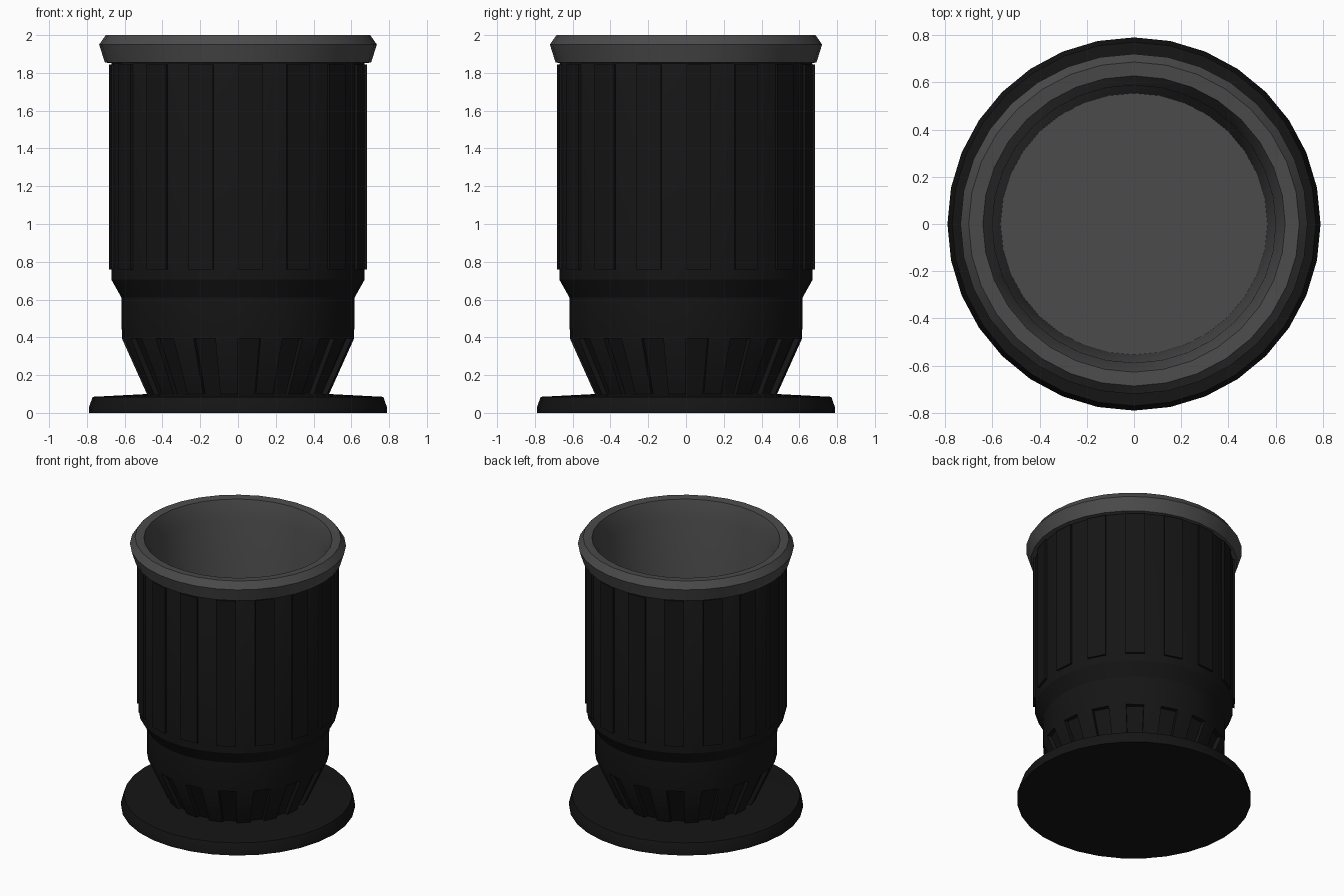
import bpy, bmesh
from math import cos, sin, pi, radians

if "Cube" in bpy.data.objects:
    bpy.data.objects.remove(bpy.data.objects["Cube"])

SIDES = 32


def material(name, value):
    m = bpy.data.materials.new(name)
    m.diffuse_color = (value, value, value, 1)
    m.use_nodes = True
    m.node_tree.nodes["Principled BSDF"].inputs["Base Color"].default_value = m.diffuse_color
    return m


BLACK = material("black_plastic", 0.0075)
GREY = material("dark_grey", 0.07)


def lathe(name, profile, mat, closed=False, relief=None, y_scale=1.0):
    """Spin (radius, z) points; relief maps a band index to a radial offset on every other face."""
    bm = bmesh.new()
    rings = []
    for r, z in profile:
        rings.append([bm.verts.new((r * cos(2 * pi * i / SIDES),
                                    r * sin(2 * pi * i / SIDES) * y_scale, z))
                      for i in range(SIDES)])
    pairs = list(zip(rings, rings[1:]))
    if closed:
        pairs.append((rings[-1], rings[0]))
    bands = []
    for a, b in pairs:
        bands.append([bm.faces.new((a[i], a[(i + 1) % SIDES], b[(i + 1) % SIDES], b[i]))
                      for i in range(SIDES)])
    if not closed:
        bm.faces.new(rings[0][::-1])
        bm.faces.new(rings[-1])
    # raised ribs or sunk slots on alternate faces
    picked = [(f, off) for k, off in (relief or {}).items() for f in bands[k][::2]]
    for f, off in picked:
        new = bmesh.ops.extrude_discrete_faces(bm, faces=[f])["faces"][0]
        for v in new.verts:
            s = 1 + off / v.co.xy.length
            v.co.x *= s
            v.co.y *= s
    bmesh.ops.recalc_face_normals(bm, faces=bm.faces)
    me = bpy.data.meshes.new(name)
    bm.to_mesh(me)
    bm.free()
    ob = bpy.data.objects.new(name, me)
    bpy.context.collection.objects.link(ob)
    me.materials.append(mat)
    bpy.ops.object.select_all(action='DESELECT')
    ob.select_set(True)
    bpy.context.view_layer.objects.active = ob
    bpy.ops.object.shade_smooth_by_angle(angle=radians(25))
    return ob


# flared foot disc
lathe("base_disc", [(0.79, 0), (0.79, 0.025), (0.77, 0.085), (0.48, 0.1)], BLACK)

# hollow body: slotted taper, collar, ribbed barrel, then down the inner wall
lathe("ribbed_body",
      [(0.48, 0.095), (0.615, 0.395), (0.617, 0.61), (0.67, 0.705), (0.67, 0.76),
       (0.67, 1.845), (0.66, 1.87), (0.60, 1.87), (0.57, 0.48)],
      BLACK, relief={0: -0.03, 4: 0.014})

# rim and inner lining, slightly narrower front to back
lathe("rim_and_lining",
      [(0.66, 1.85), (0.705, 1.855), (0.735, 1.95), (0.70, 2.0), (0.64, 1.995),
       (0.60, 1.87), (0.565, 0.5)],
      GREY, y_scale=0.98)
# remove the hidden cap under the rim so the lining stays open to its floor
rim = bpy.data.objects["rim_and_lining"]
bm = bmesh.new()
bm.from_mesh(rim.data)
caps = [f for f in bm.faces if len(f.verts) == SIDES and f.calc_center_median().z > 1.5]
bmesh.ops.delete(bm, geom=caps, context='FACES_ONLY')
# face the lining outward and upward
bmesh.ops.recalc_face_normals(bm, faces=bm.faces)
floor = next(f for f in bm.faces if len(f.verts) == SIDES)
if floor.normal.z < 0:
    bmesh.ops.reverse_faces(bm, faces=bm.faces)
bm.to_mesh(rim.data)
bm.free()
